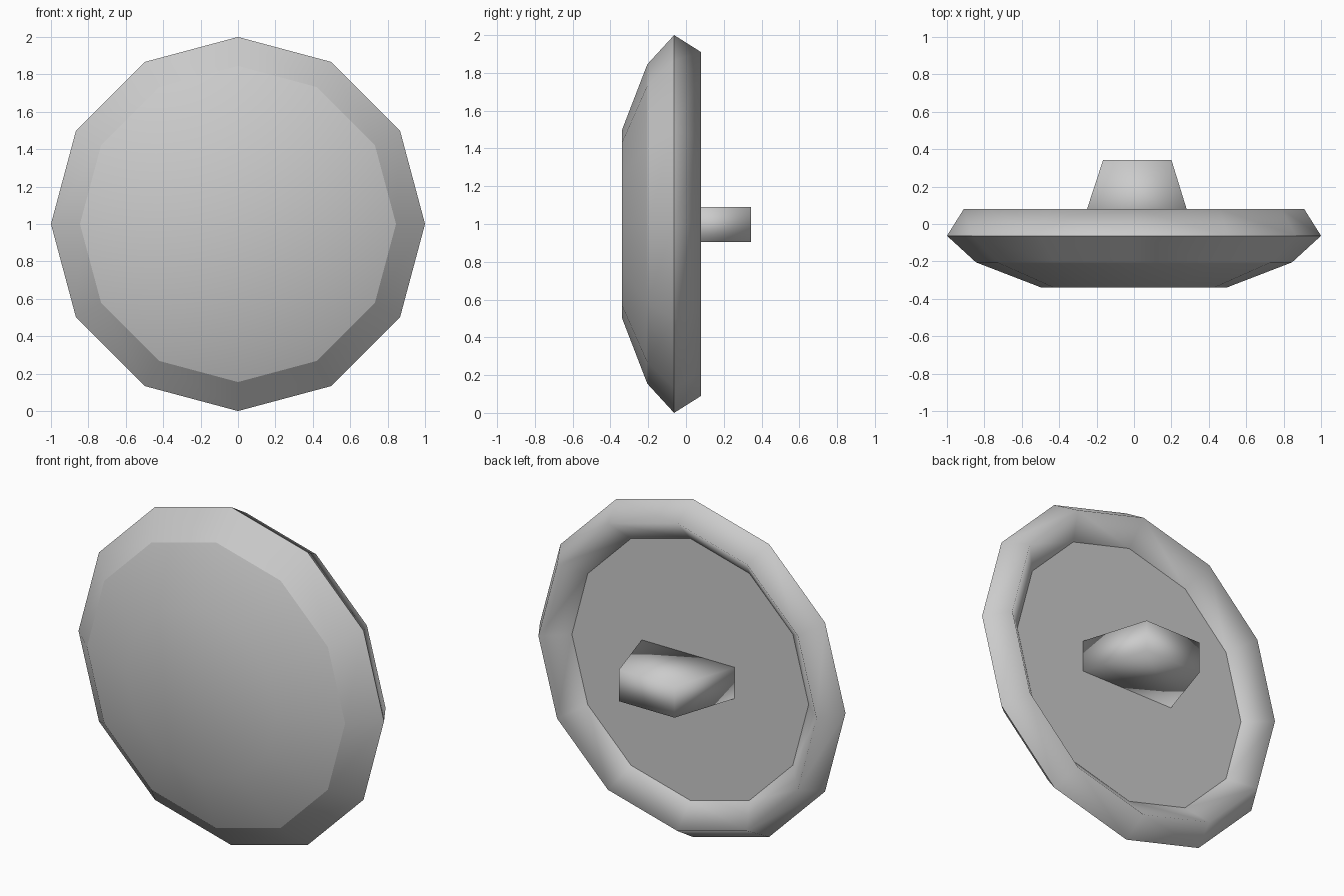
import bpy, bmesh
from math import cos, sin, tau

cube = bpy.data.objects.get("Cube")
if cube:
    bpy.data.objects.remove(cube, do_unlink=True)

grey = bpy.data.materials.new("plain grey")
grey.use_nodes = True
colour = (0.6, 0.6, 0.6, 1)
grey.diffuse_color = colour
grey.node_tree.nodes["Principled BSDF"].inputs["Base Color"].default_value = colour

SIDES = 12


def finish(name, bm):
    bmesh.ops.recalc_face_normals(bm, faces=bm.faces)
    mesh = bpy.data.meshes.new(name)
    bm.to_mesh(mesh)
    bm.free()
    mesh.materials.append(grey)
    obj = bpy.data.objects.new(name, mesh)
    bpy.context.scene.collection.objects.link(obj)
    return obj


# Button body: (radius, y, sharp crease) from the domed front to the recessed back
profile = [(0.495, -0.34, False), (0.845, -0.205, True), (1.0, -0.063, True),
           (0.91, 0.08, False), (0.775, -0.04, True)]
bm = bmesh.new()
rings = [[bm.verts.new((r * cos(tau * i / SIDES), y, 1 + r * sin(tau * i / SIDES)))
          for i in range(SIDES)] for r, y, _ in profile]
for a, b in zip(rings, rings[1:]):
    for i in range(SIDES):
        j = (i + 1) % SIDES
        bm.faces.new((a[i], a[j], b[j], b[i]))
bm.faces.new(rings[0])
bm.faces.new(rings[-1])
for f in bm.faces:
    f.smooth = True
for ring, (_, _, sharp) in zip(rings, profile):
    for i in range(SIDES):
        bm.edges.get((ring[i], ring[(i + 1) % SIDES])).smooth = not sharp
finish("button_body", bm)

# Tapered shank standing on the recessed back
bm = bmesh.new()
base, tip = [[bm.verts.new((x, y, z)) for x, z in
              ((x0, 0.905), (x1, 0.905), (x1, 1.09), (x0, 1.09))]
             for x0, x1, y in ((-0.292, 0.32, -0.045), (-0.165, 0.2, 0.343))]
for i in range(4):
    j = (i + 1) % 4
    bm.faces.new((base[i], base[j], tip[j], tip[i]))
bm.faces.new(tip)
bm.faces.new(base[::-1])
for f in bm.faces:
    f.smooth = True
finish("shank", bm)
